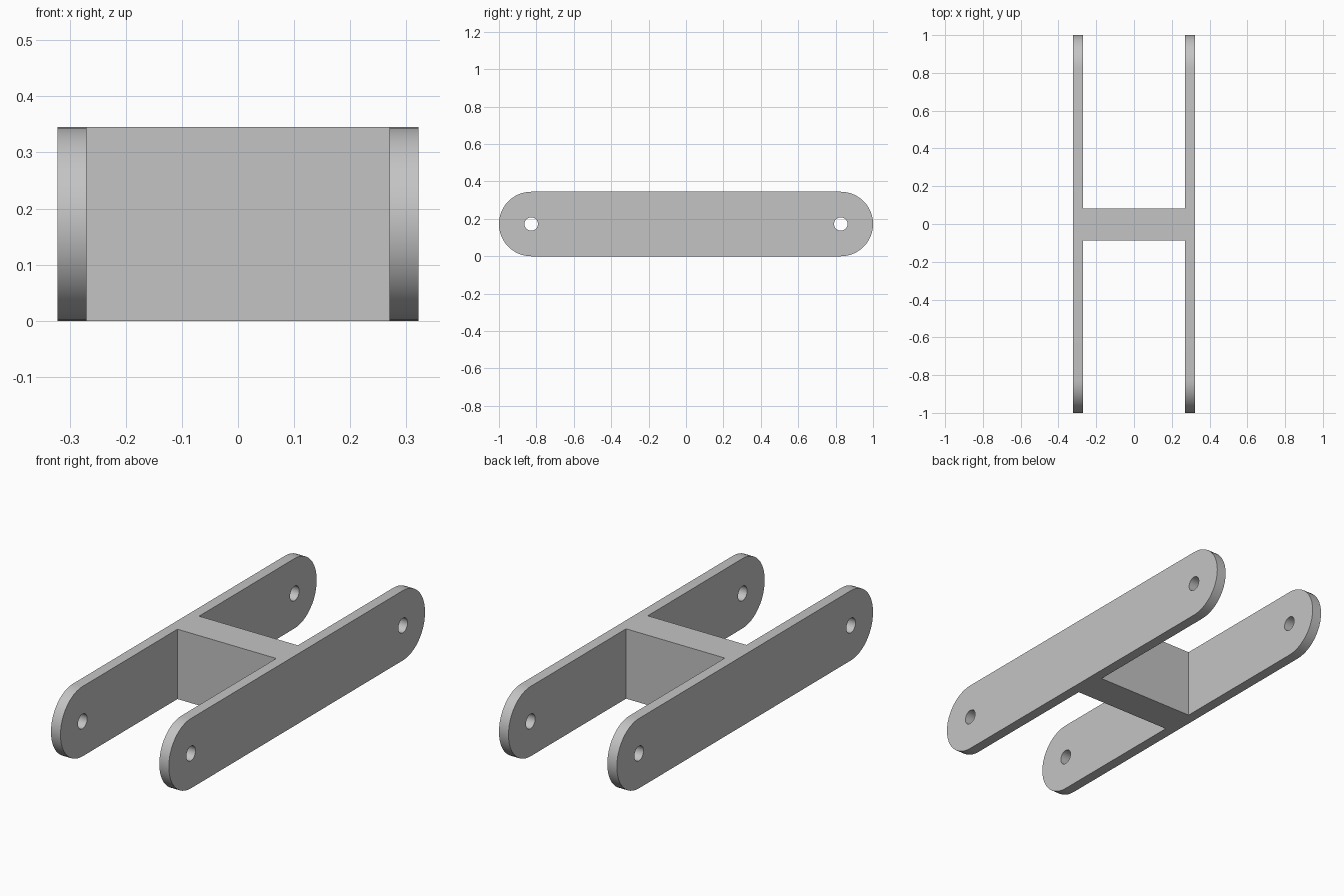
import bpy, bmesh, math

if "Cube" in bpy.data.objects:
    bpy.data.objects.remove(bpy.data.objects["Cube"], do_unlink=True)

HEIGHT = 0.345
RADIUS = HEIGHT / 2
PIVOT = 1 - RADIUS          # y of end arcs and pin holes
OUTER, INNER = 0.322, 0.27  # faces of the side plates
FRONT, BACK = -0.087, 0.082  # faces of the cross web


def prism(name, points, direction):
    """Extrude a closed outline along a direction."""
    bm = bmesh.new()
    face = bm.faces.new([bm.verts.new(p) for p in points])
    new = bmesh.ops.extrude_face_region(bm, geom=[face])["geom"]
    bmesh.ops.translate(bm, vec=direction,
                        verts=[v for v in new if isinstance(v, bmesh.types.BMVert)])
    bmesh.ops.recalc_face_normals(bm, faces=bm.faces)
    mesh = bpy.data.meshes.new(name)
    bm.to_mesh(mesh)
    bm.free()
    obj = bpy.data.objects.new(name, mesh)
    bpy.context.collection.objects.link(obj)
    return obj


def arc(y, radius, start, sweep, steps):
    """Points of an arc in the side plane."""
    angles = [start + sweep * i / steps for i in range(steps + 1)]
    return [(-0.5, y + radius * math.cos(a), RADIUS + radius * math.sin(a)) for a in angles]


def cut(target, cutter, operation):
    mod = target.modifiers.new(operation.title(), "BOOLEAN")
    mod.operation, mod.solver, mod.object = operation, "EXACT", cutter
    bpy.ops.object.select_all(action="DESELECT")
    target.select_set(True)
    bpy.context.view_layer.objects.active = target
    bpy.ops.object.modifier_apply(modifier=mod.name)
    bpy.data.objects.remove(cutter, do_unlink=True)


# H-shaped plan: two side plates joined by a cross web
plan = [(-OUTER, -1.1), (-INNER, -1.1), (-INNER, FRONT), (INNER, FRONT),
        (INNER, -1.1), (OUTER, -1.1), (OUTER, 1.1), (INNER, 1.1),
        (INNER, BACK), (-INNER, BACK), (-INNER, 1.1), (-OUTER, 1.1)]
link = prism("double_clevis_link", [(x, y, -0.1) for x, y in plan], (0, 0, 0.6))

# Rounded ends
quarter = math.pi / 2
side = arc(PIVOT, RADIUS, -quarter, math.pi, 24) + arc(-PIVOT, RADIUS, quarter, math.pi, 24)
cut(link, prism("rounded_outline", side, (1, 0, 0)), "INTERSECT")

# Pin holes through both plates
for y in (-PIVOT, PIVOT):
    ring = arc(y, 0.036, 0, math.tau, 24)[:-1]
    cut(link, prism("pin_hole", ring, (1, 0, 0)), "DIFFERENCE")

# Plain grey finish
grey = bpy.data.materials.new("grey")
grey.use_nodes = True
colour = (0.55, 0.55, 0.55, 1)
grey.diffuse_color = colour
grey.node_tree.nodes["Principled BSDF"].inputs["Base Color"].default_value = colour
link.data.materials.clear()
link.data.materials.append(grey)
bpy.ops.object.shade_smooth_by_angle(angle=math.radians(30))
